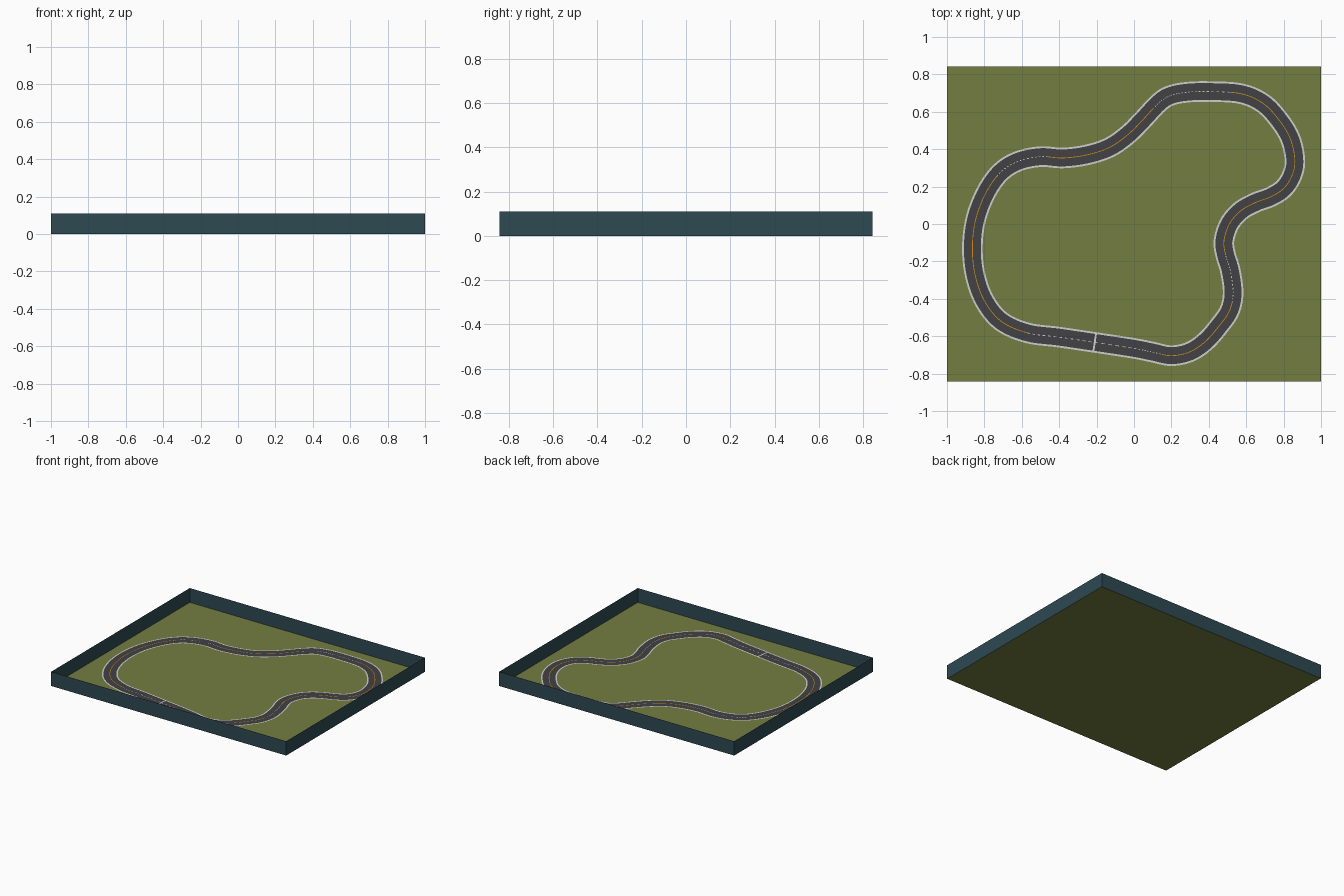
import bpy
from mathutils import Vector

if "Cube" in bpy.data.objects:
    bpy.data.objects.remove(bpy.data.objects["Cube"])

HX, HY, WALL_H = 1.0, 0.842, 0.11


def material(name, rgb):
    m = bpy.data.materials.new(name)
    m.diffuse_color = (*rgb, 1)
    m.use_nodes = True
    m.node_tree.nodes["Principled BSDF"].inputs["Base Color"].default_value = m.diffuse_color
    return m


GRASS = material("grass green", (0.172, 0.208, 0.053))
WALL = material("dark teal", (0.026, 0.068, 0.086))
ASPHALT = material("asphalt grey", (0.054, 0.052, 0.056))
WHITE = material("line white", (0.62, 0.62, 0.60))
ORANGE = material("line orange", (0.62, 0.27, 0.01))


def mesh_object(name, verts, faces, mat):
    me = bpy.data.meshes.new(name)
    me.from_pydata(verts, [], faces)
    me.materials.append(mat)
    ob = bpy.data.objects.new(name, me)
    bpy.context.collection.objects.link(ob)
    return ob


# Grass floor and thin boundary walls
c = [(-HX, -HY), (HX, -HY), (HX, HY), (-HX, HY)]
low = [(x, y, 0) for x, y in c]
mesh_object("grass_floor", low, [(0, 1, 2, 3)], GRASS)
mesh_object("boundary_walls", low + [(x, y, WALL_H) for x, y in c],
            [(i, (i + 1) % 4, (i + 1) % 4 + 4, i + 4) for i in range(4)], WALL)

# Centre line of the circuit, counter-clockwise from the start line
PATH = [Vector(p) for p in (
    (-.21, -.633), (0, -.665), (.1, -.685), (.2, -.704), (.3, -.683),
    (.385, -.625), (.455, -.545), (.51, -.465), (.53, -.37), (.515, -.25),
    (.49, -.165), (.481, -.09), (.51, 0), (.57, .07), (.65, .115),
    (.73, .145), (.80, .19), (.845, .26), (.86, .34), (.838, .45),
    (.78, .55), (.69, .645), (.57, .697), (.40, .708), (.28, .704),
    (.19, .685), (.13, .645), (.05, .56), (-.03, .48), (-.13, .41),
    (-.25, .37), (-.38, .353), (-.50, .36), (-.62, .335), (-.715, .275),
    (-.79, .17), (-.845, .03), (-.864, -.12), (-.85, -.27), (-.80, -.41),
    (-.71, -.52), (-.57, -.582), (-.40, -.605))]
STEPS = 12
N = len(PATH)
COUNT = N * STEPS


def spline(i):
    """Closed Catmull-Rom point and left-hand normal at sample i."""
    k, t = (i // STEPS) % N, (i % STEPS) / STEPS
    a, b, c2, d = (PATH[(k + j) % N] for j in (-1, 0, 1, 2))
    k1, k2, k3 = c2 - a, 2 * a - 5 * b + 4 * c2 - d, 3 * b - a - 3 * c2 + d
    p = b + 0.5 * (k1 * t + k2 * t * t + k3 * t ** 3)
    tan = (0.5 * (k1 + 2 * k2 * t + 3 * k3 * t * t)).normalized()
    return p, Vector((-tan.y, tan.x))


SAMPLES = [spline(i) for i in range(COUNT)]


def ribbon(name, inner, outer, z, mat, keep=lambda i: True):
    """Flat strip between two offsets from the centre line."""
    verts, faces = [], []
    for p, n in SAMPLES:
        verts += [(*(p + n * inner), z), (*(p + n * outer), z)]
    for i in range(COUNT):
        if keep(i):
            j = (i + 1) % COUNT
            faces.append((2 * i, 2 * i + 1, 2 * j + 1, 2 * j)[::-1])
    ob = mesh_object(name, verts, faces, mat)
    return ob


# Road surface and edge lines
ribbon("road_surface", -0.046, 0.046, 0.002, ASPHALT)
for name, s in (("inner_edge_line", 1), ("outer_edge_line", -1)):
    a, b = sorted((s * 0.045, s * 0.055))
    ribbon(name, a, b, 0.0025, WHITE)

# Centre marking: solid orange through bends, white dashes on straights
BENDS = ((2.5, 7.5), (10, 22.3), (26.3, 31.6), (34.2, 41))


def in_bend(i):
    return any(a <= i / STEPS < b for a, b in BENDS)


ribbon("bend_centre_line", -0.002, 0.002, 0.003, ORANGE, in_bend)
ribbon("straight_centre_dashes", -0.002, 0.002, 0.003, WHITE,
       lambda i: not in_bend(i) and i % 2 == 0)

# Start line across the road
p, n = SAMPLES[0]
t = Vector((n.y, -n.x)) * 0.005
mesh_object("start_line", [(*(p + n * u * 0.046 + t * v), 0.0035)
                           for u, v in ((-1, -1), (-1, 1), (1, 1), (1, -1))],
            [(0, 1, 2, 3)], WHITE)
